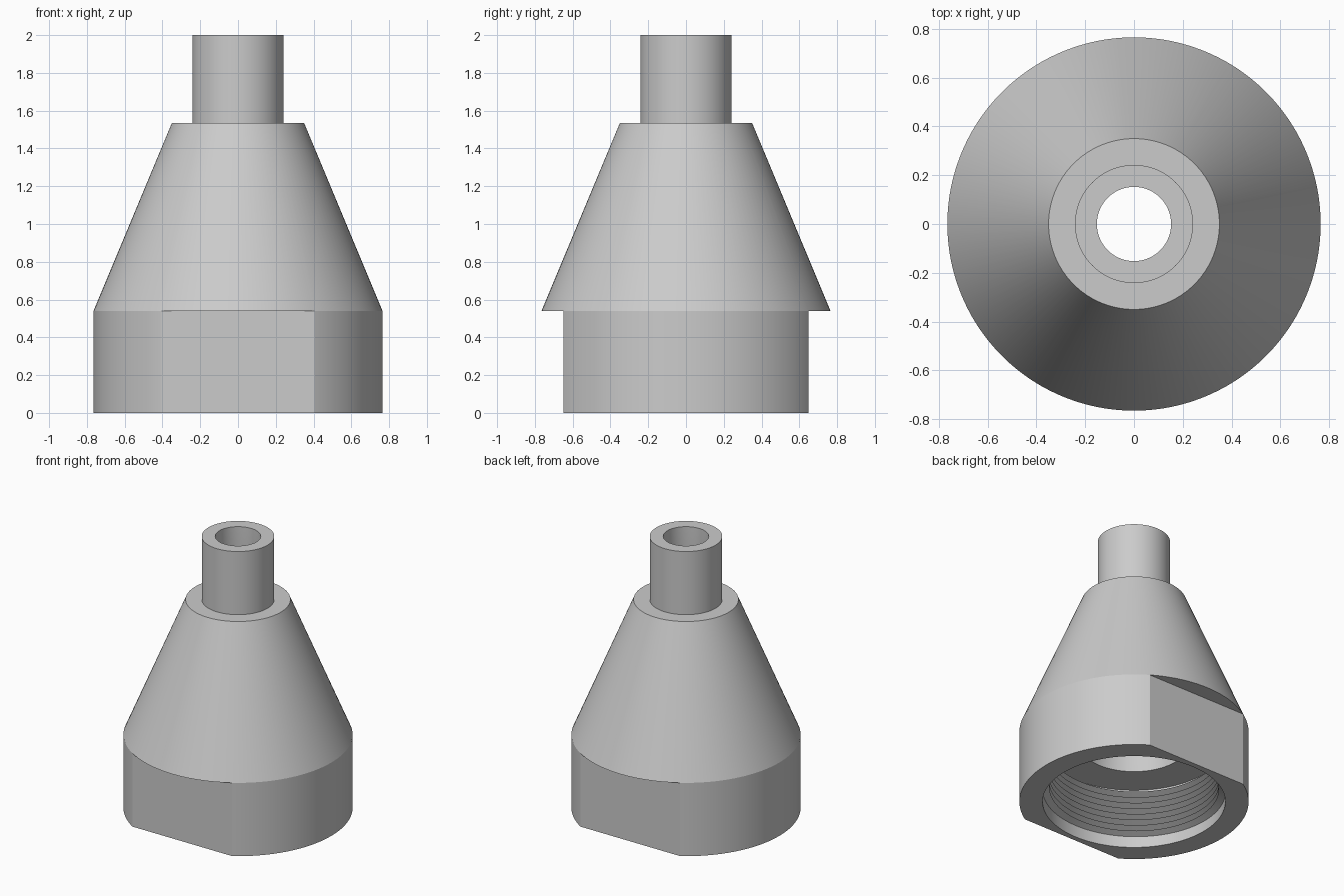
import bpy
import bmesh
from math import sin, cos, tau, radians

default = bpy.data.objects.get("Cube")
if default:
    bpy.data.objects.remove(default, do_unlink=True)

SEGMENTS = 120

grey = bpy.data.materials.new("light_grey")
grey.use_nodes = True
colour = (0.6, 0.6, 0.6, 1)
grey.diffuse_color = colour
grey.node_tree.nodes["Principled BSDF"].inputs["Base Color"].default_value = colour


def finish(bm, name):
    """Turn a bmesh into a named, coloured object."""
    bmesh.ops.recalc_face_normals(bm, faces=bm.faces)
    mesh = bpy.data.meshes.new(name)
    bm.to_mesh(mesh)
    bm.free()
    mesh.materials.append(grey)
    obj = bpy.data.objects.new(name, mesh)
    bpy.context.collection.objects.link(obj)
    return obj


def select(obj):
    bpy.ops.object.select_all(action='DESELECT')
    obj.select_set(True)
    bpy.context.view_layer.objects.active = obj


def bridge(bm, rings, closed):
    """Join neighbouring rings of vertices with quads."""
    pairs = list(zip(rings, rings[1:]))
    if closed:
        pairs.append((rings[-1], rings[0]))
    for a, b in pairs:
        for i in range(len(a)):
            j = (i + 1) % len(a)
            bm.faces.new((a[i], a[j], b[j], b[i]))


def polar(r, angle, z):
    return (r * cos(angle), r * sin(angle), z)


# Adapter body: closed radius/height profile, outside then inside
outside = [(0.765, 0), (0.765, 0.54), (0.35, 1.535), (0.242, 1.535), (0.242, 2)]
inside = [(0.152, 2), (0.152, 1.535), (0.36, 0.44), (0.61, 0.44), (0.61, 0)]
bm = bmesh.new()
columns = [[bm.verts.new(polar(r, tau * s / SEGMENTS, z)) for r, z in outside + inside]
           for s in range(SEGMENTS)]
bridge(bm, columns, True)
body = finish(bm, "adapter_body")

# Wrench flats: slice both sides of the base below the cone
for side in (-1, 1):
    bm = bmesh.new()
    bmesh.ops.create_cube(bm, size=1)
    bmesh.ops.scale(bm, vec=(2, 0.4, 0.8), verts=bm.verts)
    bmesh.ops.translate(bm, vec=(0, side * 0.848, 0.14), verts=bm.verts)
    cutter = finish(bm, "flat_cutter")
    cutter.hide_render = True
    cut = body.modifiers.new("wrench_flat", 'BOOLEAN')
    cut.operation = 'DIFFERENCE'
    cut.solver = 'EXACT'
    cut.object = cutter
    select(body)
    bpy.ops.object.modifier_apply(modifier=cut.name)
    bpy.data.objects.remove(cutter, do_unlink=True)

# Internal thread: triangular ridge swept up a helix, fading at both ends
TURNS, PITCH, START = 8, 0.043, 0.075
ROOT, DEPTH = 0.613, 0.048
steps = TURNS * SEGMENTS
bm = bmesh.new()
sections = []
for s in range(steps + 1):
    angle = tau * s / SEGMENTS
    z = START + PITCH * s / SEGMENTS
    fade = min(1, (s + 1) / 20, (steps - s + 1) / 20)
    half = PITCH * 0.49 * fade
    ridge = [(ROOT, z - half), (ROOT - DEPTH * fade, z), (ROOT, z + half)]
    sections.append([bm.verts.new(polar(r, angle, h)) for r, h in ridge])
bridge(bm, sections, False)
bm.faces.new(sections[0])
bm.faces.new(sections[-1])
thread = finish(bm, "internal_thread")

# Smooth round walls, crisp edges
for obj in (body, thread):
    select(obj)
    bpy.ops.object.shade_smooth_by_angle(angle=radians(20))
